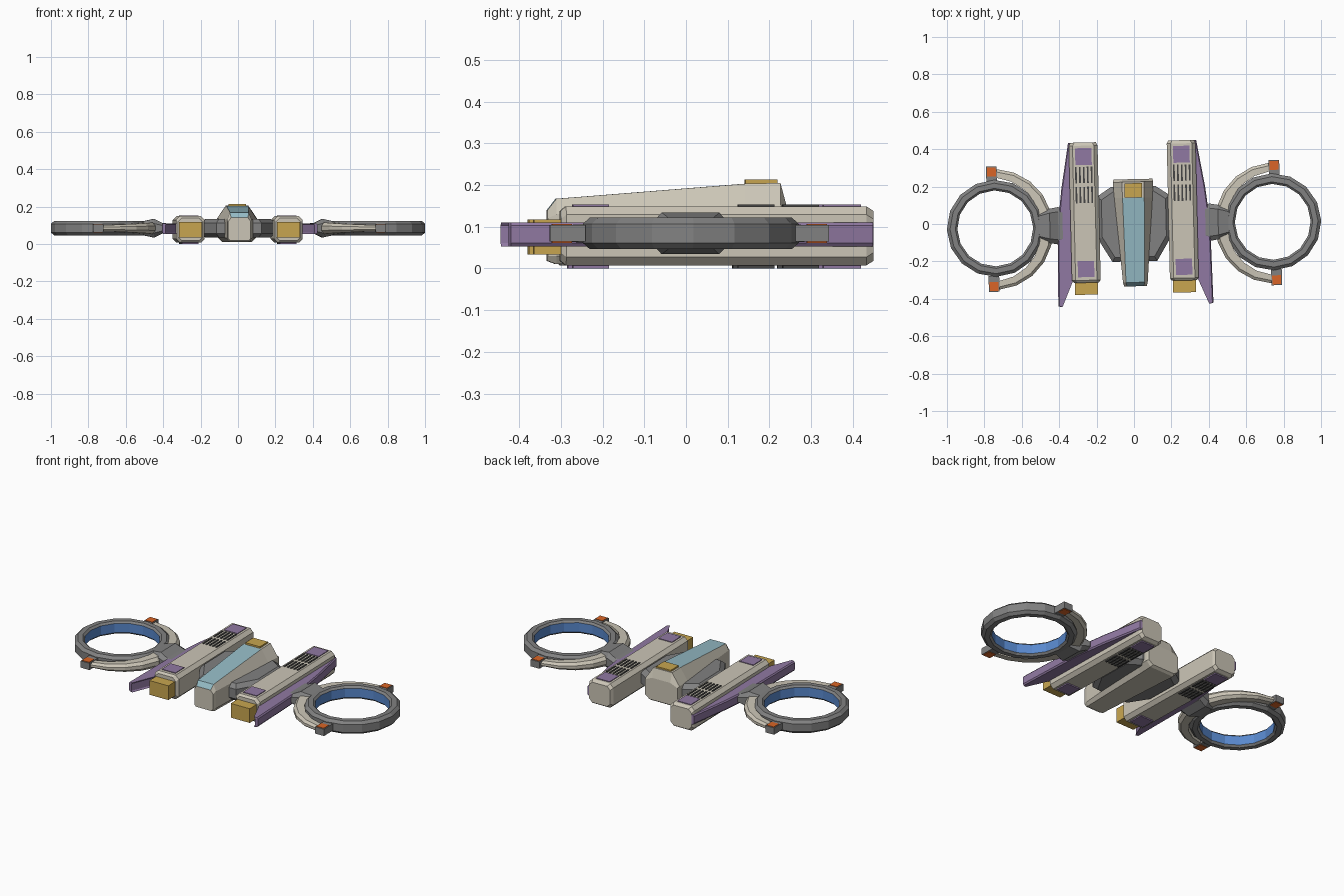
import bpy, bmesh, math
from mathutils import Matrix, Vector

if "Cube" in bpy.data.objects:
    bpy.data.objects.remove(bpy.data.objects["Cube"])


def material(name, r, g, b):
    m = bpy.data.materials.new(name)
    m.diffuse_color = (r, g, b, 1)
    m.use_nodes = True
    m.node_tree.nodes["Principled BSDF"].inputs["Base Color"].default_value = m.diffuse_color
    return m


BEIGE = material("beige_hull", 0.60, 0.56, 0.47)
GREY = material("grey_metal", 0.22, 0.22, 0.22)
PURPLE = material("purple_panel", 0.28, 0.19, 0.36)
GOLD = material("gold_block", 0.58, 0.38, 0.08)
TEAL = material("teal_canopy", 0.30, 0.50, 0.56)
BLUE = material("blue_glow", 0.10, 0.25, 0.62)
ORANGE = material("orange_lamp", 0.70, 0.13, 0.02)
DARK = material("dark_vent", 0.06, 0.06, 0.06)

YAW = Matrix.Rotation(math.radians(1.35), 4, 'Z')   # whole craft sits slightly turned
ZC = 0.084                                          # mid height of rings, arms and fins


def loft(name, sections, mats, side=1, closed=False, rule=None):
    """Skin equal-length point loops; cap the ends, or close into a loop."""
    bm = bmesh.new()
    loops = [[bm.verts.new((x * side, y, z)) for x, y, z in s] for s in sections]
    n = len(loops[0])
    pairs = list(zip(loops, loops[1:]))
    if closed:
        pairs.append((loops[-1], loops[0]))
    else:
        bm.faces.new(loops[0])
        bm.faces.new(loops[-1])
    for a, b in pairs:
        for i in range(n):
            j = (i + 1) % n
            bm.faces.new((a[i], a[j], b[j], b[i]))
    bmesh.ops.recalc_face_normals(bm, faces=bm.faces)
    if rule:
        for f in bm.faces:
            f.material_index = rule(f)
    bm.transform(YAW)
    me = bpy.data.meshes.new(name)
    bm.to_mesh(me)
    bm.free()
    for m in mats:
        me.materials.append(m)
    ob = bpy.data.objects.new(name, me)
    bpy.context.collection.objects.link(ob)
    return ob


def box(name, x0, x1, y0, y1, z0, z1, mat, side=1):
    rect = [(x0, y0), (x1, y0), (x1, y1), (x0, y1)]
    return loft(name, [[(x, y, z) for x, y in rect] for z in (z0, z1)], [mat], side)


def oct_xz(cx, hw, z0, z1, c, y):
    """Chamfered rectangle across the pod."""
    return [(cx - hw + c, y, z0), (cx + hw - c, y, z0), (cx + hw, y, z0 + c), (cx + hw, y, z1 - c),
            (cx + hw - c, y, z1), (cx - hw + c, y, z1), (cx - hw, y, z1 - c), (cx - hw, y, z0 + c)]


# Cockpit: tapered hull with canopy on the sloping top
def hull(y, wb, zb, ws, z1, z2, wt, zt):
    half = [(wb, zb), (ws, z1), (ws, z2), (wt, zt)]
    return [(x, y, z) for x, z in half] + [(-x, y, z) for x, z in reversed(half)]


loft("cockpit", [
    hull(-0.333, 0.050, 0.018, 0.060, 0.03, 0.120, 0.045, 0.140),
    hull(-0.312, 0.055, 0.010, 0.066, 0.03, 0.130, 0.050, 0.167),
    hull(0.140, 0.075, 0.010, 0.102, 0.04, 0.135, 0.058, 0.203),
    hull(0.225, 0.080, 0.010, 0.108, 0.04, 0.135, 0.060, 0.205),
    hull(0.240, 0.075, 0.020, 0.104, 0.04, 0.130, 0.058, 0.150)],
    [BEIGE, TEAL],
    rule=lambda f: int(f.normal.z > 0.6 and f.calc_center_median().y < 0.13))
box("roof_block", -0.047, 0.047, 0.142, 0.218, 0.195, 0.213, GOLD)

# Central bridge between the pods, bevelled top and bottom
plan = [(0.195, 0.15), (0.195, -0.075), (0.12, -0.20), (-0.12, -0.20),
        (-0.195, -0.075), (-0.195, 0.15), (-0.12, 0.20), (0.12, 0.20)]
loft("centre_bridge", [[(x * k, y * k, z) for x, y in plan]
                       for k, z in ((0.88, 0.033), (1, 0.055), (1, 0.112), (0.88, 0.134))], [GREY])

for side, tag in ((1, "right"), (-1, "left")):
    # Long pod with chamfered edges
    cx = 0.262
    loft(tag + "_pod", [
        oct_xz(cx, 0.066, 0.018, 0.138, 0.02, -0.308),
        oct_xz(cx, 0.077, 0.007, 0.149, 0.02, -0.295),
        oct_xz(cx, 0.077, 0.007, 0.149, 0.02, 0.425),
        oct_xz(cx, 0.068, 0.018, 0.138, 0.02, 0.442)], [BEIGE], side)
    box(tag + "_pod_nose", cx - 0.061, cx + 0.061, -0.372, -0.30, 0.033, 0.117, GOLD, side)

    # Panels and vent slats on both the top and the bottom of the pod
    for face, z0, z1 in (("top", 0.147, 0.153), ("bottom", 0.0, 0.009)):
        for pos, y0, y1 in (("front", -0.278, -0.192), ("rear", 0.322, 0.412)):
            box(f"{tag}_{face}_{pos}_panel", cx - 0.044, cx + 0.044, y0, y1, z0, z1, PURPLE, side)
        for y0, y1 in ((0.118, 0.205), (0.225, 0.312)):
            for i in range(5):
                x = cx + (i - 2) * 0.021
                box(f"{tag}_{face}_vent", x - 0.0045, x + 0.0045, y0, y1, z0, z1, DARK, side)

    # Swept fin on the outer side of the pod
    fin = [(0.330, 0.442), (0.343, 0.440), (0.385, 0.19), (0.407, 0.0),
           (0.415, -0.43), (0.398, -0.435), (0.330, -0.275)]
    loft(tag + "_fin", [[(x - d, y, ZC + z) for x, y in fin] for d, z in
                        ((0.006, -0.031), (0, -0.023), (0, 0.019), (0.006, 0.026))], [PURPLE], side)

    # Hub joining fin and ring
    loft(tag + "_hub", [
        [(x, -w, ZC - h * 0.5), (x, -w * 0.75, ZC - h), (x, w * 0.75, ZC - h), (x, w, ZC - h * 0.5),
         (x, w, ZC + h * 0.5), (x, w * 0.75, ZC + h), (x, -w * 0.75, ZC + h), (x, -w, ZC + h * 0.5)]
        for x, w, h in ((0.37, 0.09, 0.025), (0.405, 0.10, 0.028), (0.45, 0.092, 0.05), (0.515, 0.07, 0.036))],
        [GREY], side)

    # Open ring with a blue inner wall
    rc = Vector((0.742, -0.006))
    profile = [(0.259, -0.023), (0.259, 0.023), (0.242, 0.038), (0.214, 0.038),
               (0.203, 0.027), (0.203, -0.027), (0.214, -0.038), (0.242, -0.038)]

    def inner(f):
        c = f.calc_center_median()
        r = Vector((c.x - rc.x * side, c.y - rc.y)).length
        return int(r < 0.204 and abs(f.normal.z) < 0.3)

    loft(tag + "_ring", [[(rc.x + r * math.cos(a), rc.y + r * math.sin(a), ZC + z) for r, z in profile]
                         for a in (2 * math.pi * k / 16 for k in range(16))],
         [GREY, BLUE], side, closed=True, rule=inner)

    # Crescent arm hugging the inner half of the ring, thickest at the hub
    arm = []
    for k in range(11):
        a = math.radians(92 + 17.6 * k)
        t = abs(k - 5) / 5
        r0, r1, h = 0.24 + 0.037 * t, 0.308 + 0.015 * t, 0.034 - 0.018 * t
        section = [(r0, -h), (r1 - 0.015, -h), (r1, -h * 0.4), (r1, h * 0.4), (r1 - 0.015, h), (r0, h)]
        arm.append([(rc.x + r * math.cos(a), rc.y - 0.006 + r * math.sin(a), ZC + z) for r, z in section])
    loft(tag + "_arm", arm, [BEIGE], side)

    # Arm tip blocks with orange lamps above and below
    for end, s in (("rear", 1), ("front", -1)):
        y0, ym, y1 = (-0.010 + s * d for d in (0.25, 0.282, 0.335))
        x0, x1 = 0.727, 0.784
        box(f"{tag}_{end}_tip", x0, x1, y0, y1, ZC - 0.020, ZC + 0.020, GREY, side)
        for z in (ZC - 0.023, ZC + 0.019):
            box(f"{tag}_{end}_lamp", x0 + 0.005, x1 - 0.005, ym, y1 - s * 0.005, z, z + 0.004, ORANGE, side)
